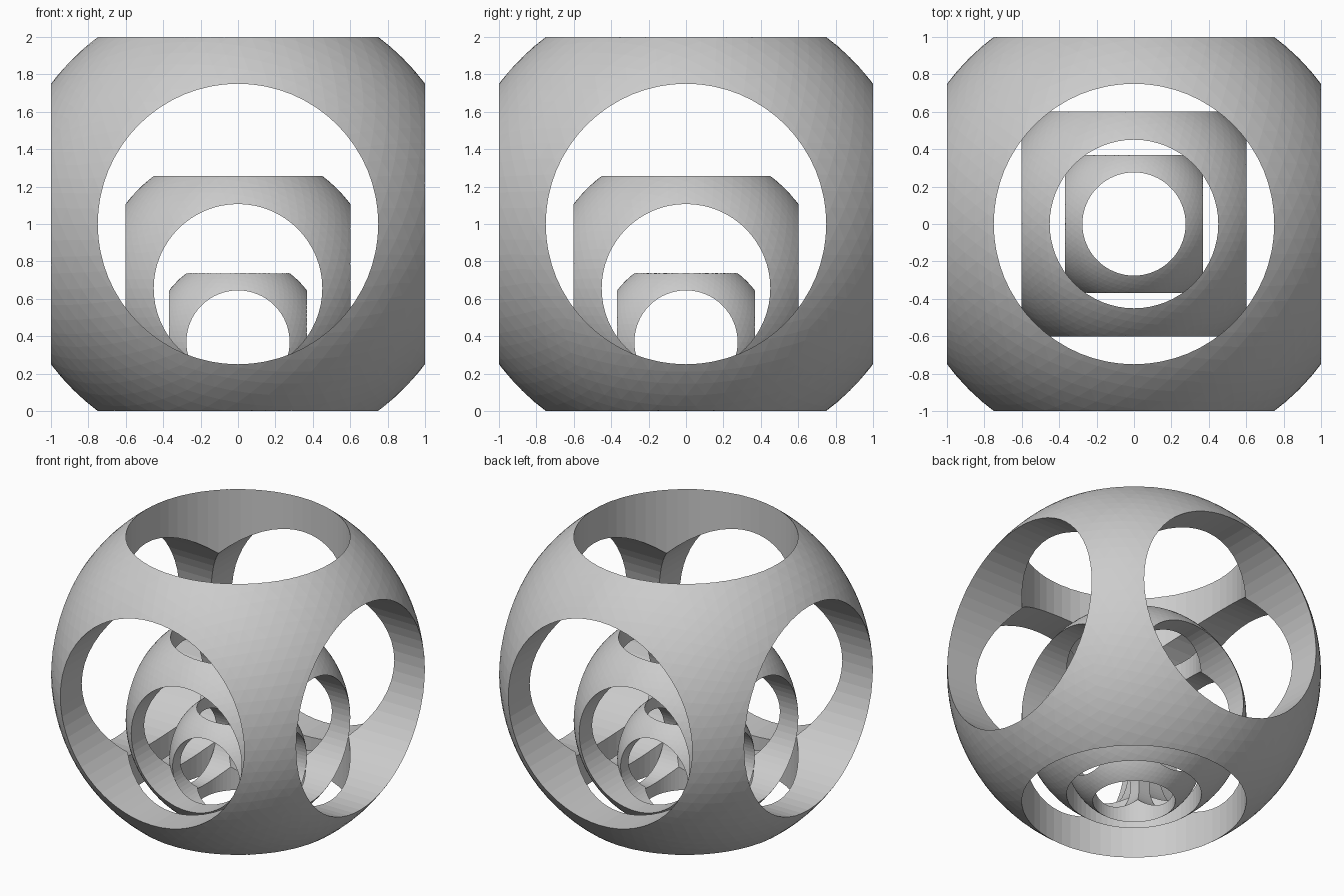
import bpy
from math import pi

if "Cube" in bpy.data.objects:
    bpy.data.objects.remove(bpy.data.objects["Cube"], do_unlink=True)

gray = bpy.data.materials.new("plain_gray")
gray.use_nodes = True
COLOR = (0.6, 0.6, 0.6, 1)
gray.diffuse_color = COLOR
gray.node_tree.nodes["Principled BSDF"].inputs["Base Color"].default_value = COLOR


def pierced_shell(name, half, center_z):
    """Ball with a round tunnel bored along each axis; half is rim-to-centre."""
    ball_radius, tunnel_radius = half * 1.25, half * 0.75
    center = (0, 0, center_z)
    bpy.ops.mesh.primitive_ico_sphere_add(subdivisions=5, radius=ball_radius, location=center)
    shell = bpy.context.object
    shell.name = name
    shell.data.materials.append(gray)

    # Bore the three tunnels
    cutters = []
    for rotation in ((0, 0, 0), (pi / 2, 0, 0), (0, pi / 2, 0)):
        bpy.ops.mesh.primitive_cylinder_add(vertices=64, radius=tunnel_radius,
                                            depth=half * 3, location=center, rotation=rotation)
        cutter = bpy.context.object
        cutter.name = name + "_cutter"
        cutter.hide_render = True
        cutter.data.materials.append(gray)
        cutters.append(cutter)
        bore = shell.modifiers.new("tunnel", "BOOLEAN")
        bore.operation = "DIFFERENCE"
        bore.solver = "EXACT"
        bore.object = cutter

    bpy.ops.object.select_all(action="DESELECT")
    shell.select_set(True)
    bpy.context.view_layer.objects.active = shell
    for modifier in list(shell.modifiers):
        bpy.ops.object.modifier_apply(modifier=modifier.name)
    for cutter in cutters:
        bpy.data.objects.remove(cutter, do_unlink=True)
    bpy.ops.object.shade_flat()
    return shell


# Three nested shells resting low inside one another
pierced_shell("outer_shell", 1.0, 1.0)
pierced_shell("middle_shell", 0.601, 0.656)
pierced_shell("inner_shell", 0.368, 0.369)
